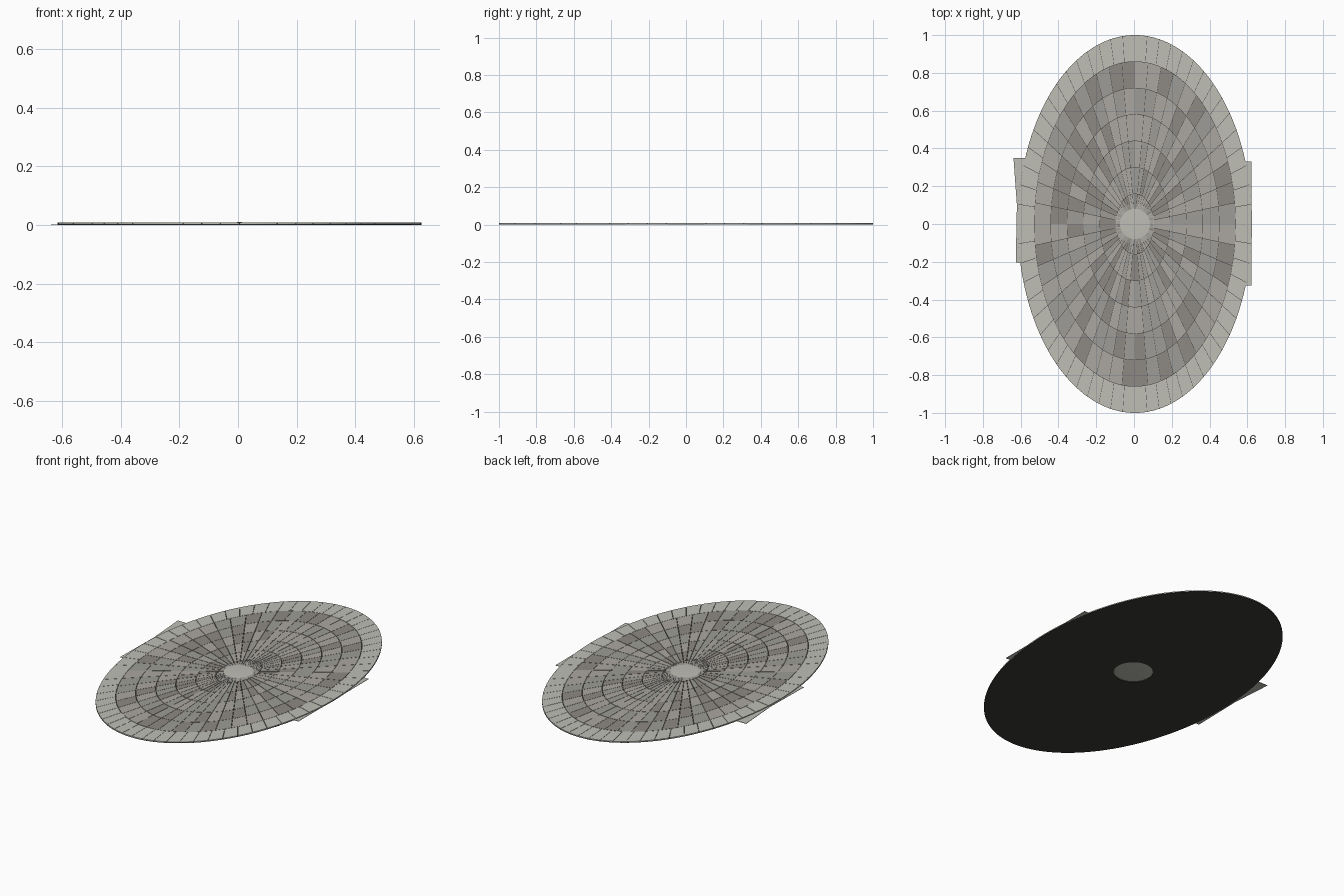
import bpy, bmesh, random
from math import cos, sin, pi

if "Cube" in bpy.data.objects:
    bpy.data.objects.remove(bpy.data.objects["Cube"])

random.seed(4)
CX, ASPECT = 0.005, 0.62      # ellipse centre and width ratio
BASE_TOP, TOP = 0.003, 0.0075


def material(name, r, g, b):
    m = bpy.data.materials.new(name)
    m.diffuse_color = (r, g, b, 1)
    m.use_nodes = True
    m.node_tree.nodes["Principled BSDF"].inputs["Base Color"].default_value = m.diffuse_color
    return m


GROUT = material("dark_grout", 0.045, 0.042, 0.038)
BORDER = material("border_stone", 0.52, 0.52, 0.47)
TONES = [material("light_stone", 0.41, 0.39, 0.36),
         material("mid_stone", 0.34, 0.335, 0.31),
         material("dark_stone", 0.27, 0.25, 0.23)]


def ellipse(s, t, z):
    return (CX + s * ASPECT * cos(t), s * sin(t), z)


def finish(name, bm, mats):
    bmesh.ops.recalc_face_normals(bm, faces=bm.faces)
    me = bpy.data.meshes.new(name)
    bm.to_mesh(me)
    bm.free()
    for m in mats:
        me.materials.append(m)
    ob = bpy.data.objects.new(name, me)
    bpy.context.collection.objects.link(ob)
    return ob


def prism(bm, outline, z0, z1, mat=0):
    """Closed slab from a flat outline."""
    lo = [bm.verts.new((x, y, z0)) for x, y in outline]
    hi = [bm.verts.new((x, y, z1)) for x, y in outline]
    n = len(outline)
    faces = [bm.faces.new(lo[::-1]), bm.faces.new(hi)]
    for i in range(n):
        j = (i + 1) % n
        faces.append(bm.faces.new((lo[i], lo[j], hi[j], hi[i])))
    for f in faces:
        f.material_index = mat


def stone_ring(name, s0, s1, count, mats, gap=0.0025, steps=3):
    """Ring of wedge-shaped paving stones with narrow joints."""
    bm = bmesh.new()
    a, b = s0 + gap / 2, s1 - gap / 2
    for i in range(count):
        t0, t1 = 2 * pi * i / count, 2 * pi * (i + 1) / count

        def arc(s):
            d = min(gap / 2 / s, (t1 - t0) * 0.1)
            ts = [t0 + d + (t1 - t0 - 2 * d) * k / steps for k in range(steps + 1)]
            return [ellipse(s, t, 0)[:2] for t in ts]
        prism(bm, arc(b) + arc(a)[::-1], BASE_TOP, TOP, random.randrange(len(mats)))
    finish(name, bm, mats)


# Dark bed with a round opening under the centre boss
bm = bmesh.new()
N = 180
loops = []
for k in range(N):
    t = 2 * pi * k / N
    inner = (CX + 0.106 * cos(t), 0.106 * sin(t))
    outer = ellipse(1, t, 0)[:2]
    loops.append([bm.verts.new((*p, z)) for p, z in
                  ((inner, 0), (outer, 0), (outer, BASE_TOP), (inner, BASE_TOP))])
for k in range(N):
    a, b = loops[k], loops[(k + 1) % N]
    for i in range(4):
        j = (i + 1) % 4
        bm.faces.new((a[i], a[j], b[j], b[i]))
finish("grout_bed", bm, [GROUT])

# Concentric stone courses
edges = [0.04, 0.16, 0.30, 0.44, 0.58, 0.72, 0.86]
for i in range(6):
    stone_ring(f"stone_course_{i + 1}", edges[i], edges[i + 1], 48, TONES)
stone_ring("border_course", 0.86, 1.001, 60, [BORDER])

# Shallow round boss in the middle
bpy.ops.mesh.primitive_uv_sphere_add(segments=48, ring_count=16, radius=1,
                                     location=(CX, 0, 0.0045))
boss = bpy.context.object
boss.name = "centre_boss"
boss.scale = (0.108, 0.108, 0.0045)
boss.data.materials.append(BORDER)
bpy.ops.object.shade_smooth()

# Thin side slabs peeking out from under the long edges
for name, outline in (
        ("left_side_slab", [(-0.638, 0.35), (-0.57, 0.35), (-0.605, 0.08),
                            (-0.595, -0.205), (-0.626, -0.205), (-0.62, 0.1)]),
        ("right_side_slab", [(0.622, 0.33), (0.58, 0.33), (0.61, 0.0),
                             (0.58, -0.325), (0.622, -0.325)])):
    bm = bmesh.new()
    prism(bm, outline, 0.0008, 0.003)
    finish(name, bm, [BORDER])
